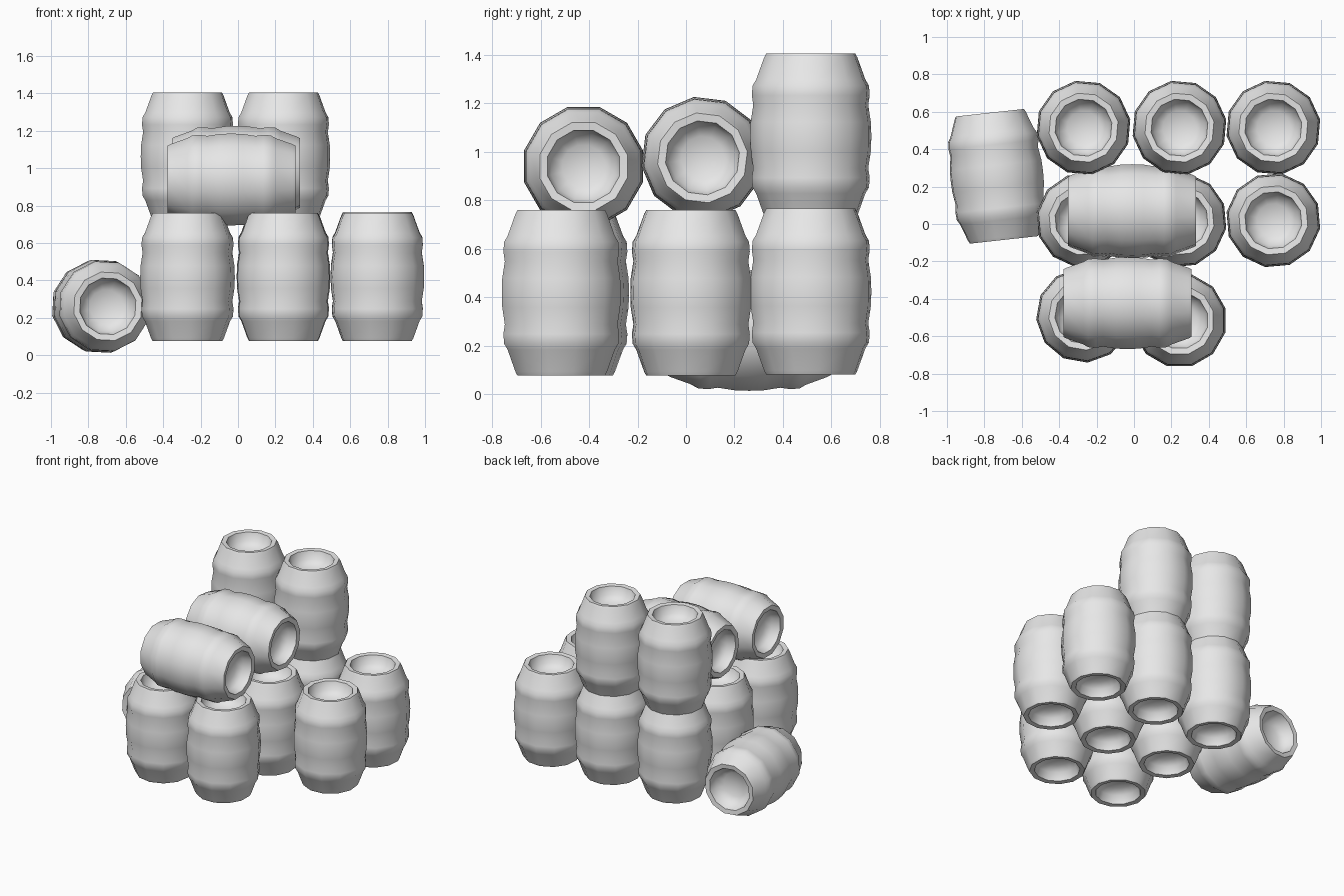
import bpy, bmesh, math
from mathutils import Matrix, Vector

old = bpy.data.objects.get("Cube")
if old:
    bpy.data.objects.remove(old, do_unlink=True)

grey = bpy.data.materials.new("plain_grey")
grey.use_nodes = True
grey.diffuse_color = (0.8, 0.8, 0.8, 1)
grey.node_tree.nodes["Principled BSDF"].inputs["Base Color"].default_value = (0.8, 0.8, 0.8, 1)

SIDES = 12
HALF = 0.342

# Half profile (radius, height above the middle): belly, groove, hoop, taper, lip, hollow end
UPPER = [(0.254, 0.0), (0.252, 0.06), (0.241, 0.13), (0.247, 0.17), (0.244, 0.21),
         (0.229, 0.235), (0.196, 0.325), (0.187, HALF), (0.154, HALF - 0.004),
         (0.138, 0.28), (0.09, 0.25)]
PROFILE = [(r, -z) for r, z in reversed(UPPER[1:])] + UPPER


def barrel_mesh():
    bm = bmesh.new()
    rings = []
    for r, z in PROFILE:
        rings.append([bm.verts.new((r * math.cos(a), r * math.sin(a), z))
                      for a in (math.tau * i / SIDES for i in range(SIDES))])
    for low, high in zip(rings, rings[1:]):
        for i in range(SIDES):
            j = (i + 1) % SIDES
            bm.faces.new((low[i], low[j], high[j], high[i]))
    # Floors of the two hollow ends
    for ring, z in ((rings[0], -0.24), (rings[-1], 0.24)):
        tip = bm.verts.new((0, 0, z))
        for i in range(SIDES):
            bm.faces.new((ring[i], ring[(i + 1) % SIDES], tip))
    bmesh.ops.recalc_face_normals(bm, faces=bm.faces)
    mesh = bpy.data.meshes.new("barrel")
    bm.to_mesh(mesh)
    bm.free()
    mesh.materials.append(grey)
    return mesh


def barrel(name, centre, axis=(0, 0, 1), roll=0):
    obj = bpy.data.objects.new(name, barrel_mesh())
    bpy.context.collection.objects.link(obj)
    turn = Vector(axis).to_track_quat('Z', 'Y').to_matrix().to_4x4()
    obj.matrix_world = Matrix.Translation(centre) @ turn @ Matrix.Rotation(math.radians(roll), 4, 'Z')
    bpy.ops.object.select_all(action='DESELECT')
    obj.select_set(True)
    bpy.context.view_layer.objects.active = obj
    bpy.ops.object.shade_smooth_by_angle(angle=math.radians(62))


# Standing barrels on the bottom layer
X = {"right": -0.27, "middle": 0.243, "left": 0.745}
for side, x in X.items():
    barrel("back_barrel_" + side, (x, 0.515, 0.423), roll=10)
    barrel("centre_barrel_" + side, (x, 0.02, 0.418), roll=20)
barrel("front_barrel_right", (X["right"], -0.488, 0.418), roll=5)
barrel("front_barrel_middle", (X["middle"], -0.515, 0.418), roll=15)

# Standing barrels stacked at the back
for side in ("right", "middle"):
    barrel("top_barrel_" + side, (X[side], 0.515, 1.063), roll=10)

# Barrels lying across the stack
barrel("lying_barrel_back", (-0.01, 0.068, 0.975), (1, 0, 0), 8)
barrel("lying_barrel_front", (-0.035, -0.423, 0.94), (1, 0, 0), 15)

# Barrel lying on the ground beside the stack
barrel("ground_barrel", (-0.733, 0.255, 0.262), (0.11, -1, 0), 12)
